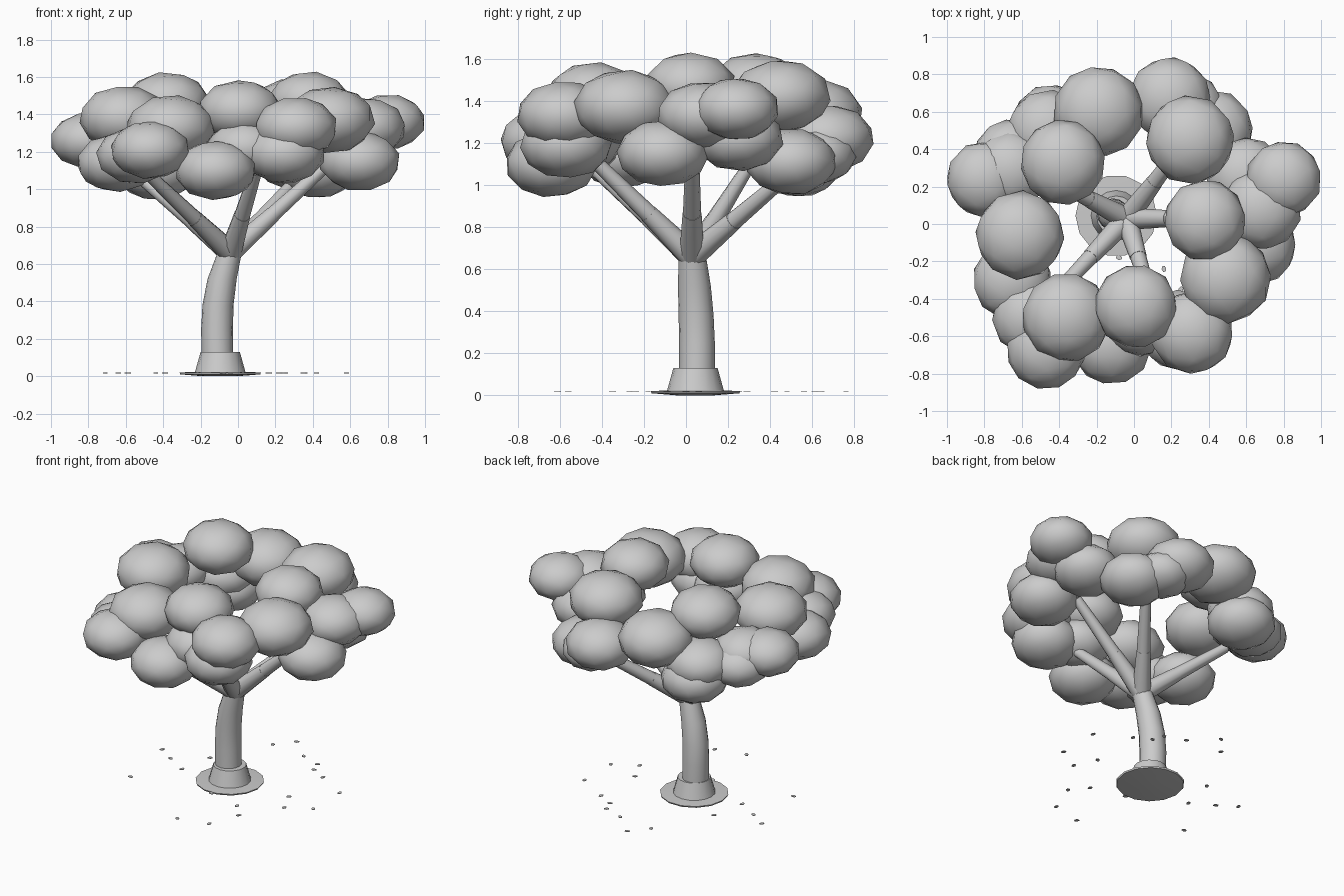
import bpy
import bmesh
import math
import random
from mathutils import Vector, Matrix

random.seed(4)

default_cube = bpy.data.objects.get("Cube")
if default_cube:
    bpy.data.objects.remove(default_cube, do_unlink=True)

# One plain material for the whole tree
grey = bpy.data.materials.new("plain grey")
grey.use_nodes = True
grey_value = (.6, .6, .6, 1)
grey.diffuse_color = grey_value
grey.node_tree.nodes["Principled BSDF"].inputs["Base Color"].default_value = grey_value


def make_object(name, bm, smooth_angle=40):
    """Turn a bmesh into a named, shaded object."""
    bmesh.ops.recalc_face_normals(bm, faces=bm.faces)
    mesh = bpy.data.meshes.new(name)
    bm.to_mesh(mesh)
    bm.free()
    mesh.materials.append(grey)
    obj = bpy.data.objects.new(name, mesh)
    bpy.context.collection.objects.link(obj)
    bpy.ops.object.select_all(action='DESELECT')
    obj.select_set(True)
    bpy.context.view_layer.objects.active = obj
    bpy.ops.object.shade_smooth_by_angle(angle=math.radians(smooth_angle))
    return obj


def tube(name, path, radii, sides, level_rings=False):
    """Sweep a round section along a path, with its own radius at each point."""
    bm = bmesh.new()
    points = [Vector(p) for p in path]
    rings = []
    for i, (point, radius) in enumerate(zip(points, radii)):
        ahead = points[min(i + 1, len(points) - 1)]
        behind = points[max(i - 1, 0)]
        direction = Vector((0, 0, 1)) if level_rings else ahead - behind
        turn = direction.to_track_quat('Z', 'Y')
        ring = []
        for s in range(sides):
            angle = math.tau * s / sides
            offset = Vector((math.cos(angle), math.sin(angle), 0)) * radius
            ring.append(bm.verts.new(point + turn @ offset))
        rings.append(ring)
    for lower, upper in zip(rings, rings[1:]):
        for s in range(sides):
            t = (s + 1) % sides
            bm.faces.new((lower[s], lower[t], upper[t], upper[s]))
    bm.faces.new(rings[0][::-1])
    bm.faces.new(rings[-1])
    return make_object(name, bm)


def foliage_blob(name, centre, radius, height):
    """A squashed, randomly turned low-poly ball."""
    bm = bmesh.new()
    bmesh.ops.create_icosphere(bm, subdivisions=2, radius=1)
    turn = Matrix.Rotation(random.uniform(0, math.tau), 4, 'Z')
    tilt = Matrix.Rotation(random.uniform(0, math.tau), 4, 'X')
    squash = Matrix.Diagonal((radius, radius, height, 1))
    bm.transform(Matrix.Translation(centre) @ squash @ turn @ tilt)
    return make_object(name, bm, smooth_angle=60)


# Trunk, flared foot and ground disc
foot = Vector((-.095, .045, 0))
up = Vector((0, 0, 1))
tube("ground_disc", [foot, foot + up * .01, foot + up * .02, foot + up * .024],
     [.09, .214, .218, .13], 14, level_rings=True)
tube("trunk_foot", [foot + up * .015, foot + up * .13],
     [.137, .105], 16, level_rings=True)
tube("trunk",
     [(-.11, .052, .1), (-.112, .052, .25), (-.107, .048, .38), (-.085, .04, .52), (-.045, .03, .66)],
     [.085, .085, .083, .078, .065], 16, level_rings=True)

# Five branches, each a thick lower piece and a thin upper piece
fork = Vector((-.04, .028, .66))
branch_tips = {
    "left": (.5, .03, 1.15),
    "front_left": (.11, -.46, 1.14),
    "front_right": (-.5, -.46, 1.1),
    "back_right": (-.52, .28, 1.06),
    "back_left": (.32, .5, 1.06),
}
for side, tip in branch_tips.items():
    tip = Vector(tip)
    elbow = fork.lerp(tip, .42)
    tube("lower_branch_" + side, [fork, elbow], [.06, .045], 10)
    tube("upper_branch_" + side, [fork.lerp(tip, .33), tip], [.045, .032], 10)

# Crown: each blob has a centre and a radius
upper_blobs = [
    (-.19, .6, 1.33, .245), (.3, .45, 1.42, .24), (-.38, .33, 1.46, .23),
    (-.61, -.06, 1.38, .24), (.38, .02, 1.47, .22), (.01, -.44, 1.42, .225),
    (-.36, -.5, 1.33, .24), (.49, -.29, 1.37, .245), (.31, -.58, 1.33, .225),
    (.19, .67, 1.22, .225),
]
rim_blobs = [
    (.8, .24, 1.36, .205), (.68, .08, 1.33, .22), (.6, .25, 1.22, .215),
    (-.8, .24, 1.26, .205), (-.66, .29, 1.25, .21), (-.66, .36, 1.19, .2),
    (-.44, .53, 1.1, .22), (-.46, .5, 1.2, .22), (-.65, -.3, 1.14, .215),
    (-.55, -.5, 1.18, .21), (-.47, -.67, 1.21, .215), (-.12, -.64, 1.1, .22),
    (.04, -.5, 1.22, .21), (.25, -.57, 1.19, .22), (.42, .5, 1.11, .22),
    (.29, .62, 1.14, .19), (.65, -.11, 1.15, .22),
]
for layer, blobs in (("upper", upper_blobs), ("rim", rim_blobs)):
    for i, (x, y, z, radius) in enumerate(blobs):
        foliage_blob(layer + "_foliage_" + str(i), (x, y, z), radius, radius * .73)

# Fallen leaves lying around the trunk
leaf_spots = [
    (-.64, -.27), (-.71, .18), (-.59, .1), (-.44, .01), (-.39, .25), (.16, -.24),
    (-.04, -.61), (.17, -.56), (-.18, .64), (-.08, .76), (.08, .61), (.22, .56),
    (.25, .48), (.36, .42), (.58, .29), (.35, .06), (.42, -.09), (.58, 0),
    (.25, -.35), (-.08, -.18),
]
bm = bmesh.new()
for x, y in leaf_spots:
    place = (Matrix.Translation((x, y, .017))
             @ Matrix.Rotation(random.uniform(0, math.tau), 4, 'Z')
             @ Matrix.Diagonal((1, .7, 1, 1)))
    bmesh.ops.create_cone(bm, cap_ends=True, segments=6, radius1=.018,
                          radius2=.018, depth=.004, matrix=place)
make_object("fallen_leaves", bm)
